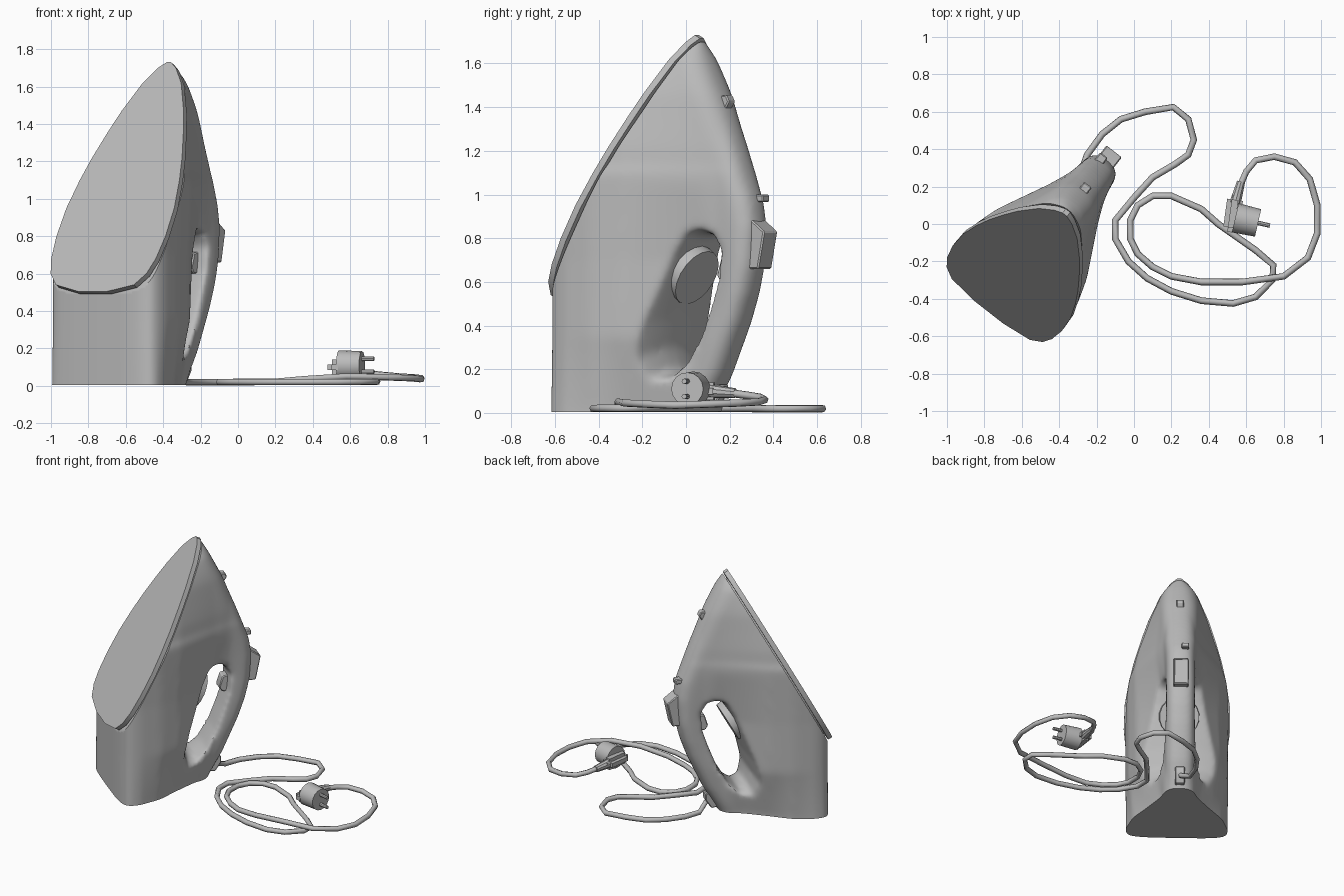
import bpy, bmesh, math
from mathutils import Matrix, Vector

if "Cube" in bpy.data.objects:
    bpy.data.objects.remove(bpy.data.objects["Cube"], do_unlink=True)

grey = bpy.data.materials.new("light_grey")
grey.use_nodes = True
grey.diffuse_color = (0.5, 0.5, 0.5, 1)
grey.node_tree.nodes["Principled BSDF"].inputs["Base Color"].default_value = (0.5, 0.5, 0.5, 1)

# Iron space: x across, -y towards the sole, z up; turned on the floor
IRON = Matrix.Translation((-0.37, 0.05, 0)) @ Matrix.Rotation(math.radians(-38), 4, "Z")
SLOPE = 0.54
TIP = 1.73
SOLE_N = Vector((0, -1, SLOPE)).normalized()


def add_object(name, bm, matrix=Matrix(), angle=35):
    bmesh.ops.recalc_face_normals(bm, faces=bm.faces)
    mesh = bpy.data.meshes.new(name)
    bm.to_mesh(mesh)
    bm.free()
    obj = bpy.data.objects.new(name, mesh)
    bpy.context.collection.objects.link(obj)
    obj.matrix_world = matrix
    mesh.materials.append(grey)
    smooth(obj, angle)
    return obj


def smooth(obj, angle=35):
    bpy.ops.object.select_all(action="DESELECT")
    obj.select_set(True)
    bpy.context.view_layer.objects.active = obj
    bpy.ops.object.shade_smooth_by_angle(angle=math.radians(angle))


def loft(rings):
    """Closed skin through equal rings of points, capped at both ends."""
    bm = bmesh.new()
    rows = [[bm.verts.new(p) for p in ring] for ring in rings]
    n = len(rows[0])
    for a, b in zip(rows, rows[1:]):
        for i in range(n):
            j = (i + 1) % n
            bm.faces.new((a[i], a[j], b[j], b[i]))
    bm.faces.new(rows[0])
    bm.faces.new(rows[-1])
    return bm


def interp(table, x):
    if x <= table[0][0]:
        return table[0][1]
    for (a, fa), (b, fb) in zip(table, table[1:]):
        if x <= b:
            return fa + (fb - fa) * (x - a) / (b - a)
    return table[-1][1]


def sole_u(z):
    return SLOPE * (TIP - z)


# Half widths of the sole by height, and of the body by depth
SOLE = [(0.505, 0.1), (0.54, 0.265), (0.6, 0.325), (0.68, 0.355), (0.8, 0.37), (0.95, 0.366),
        (1.1, 0.338), (1.22, 0.305), (1.36, 0.255), (1.47, 0.21), (1.62, 0.13), (1.7, 0.06), (1.73, 0.015)]
HEEL = [(-0.08, 0.09), (0.05, 0.12), (0.2, 0.21), (0.35, 0.31), (0.5, 0.355), (0.6, 0.35)]
MID = [(-0.2, 0.1), (-0.08, 0.115), (0.07, 0.21), (0.2, 0.295), (0.35, 0.345), (0.5, 0.36), (0.6, 0.34)]
TOP = [(-0.33, 0.095), (-0.2, 0.115), (-0.08, 0.165), (0.07, 0.24), (0.2, 0.305), (0.35, 0.352), (0.5, 0.372)]
BACK = [(-0.1, -0.03), (0, -0.07), (0.18, -0.175), (0.41, -0.28), (0.55, -0.33), (0.67, -0.358),
        (0.85, -0.372), (0.97, -0.353), (1.19, -0.27), (1.45, -0.165), (1.6, -0.09), (1.7, -0.035), (1.74, 0)]


def body_ring(z):
    back = interp(BACK, z)
    front = min(sole_u(z) + 0.1, 0.62)
    lower = min(max(z / 0.35, 0), 1)
    upper = min(max((z - 0.7) / 0.35, 0), 1)

    def base(u):
        w = interp(HEEL, u) * (1 - lower) + interp(MID, u) * lower
        return w * (1 - upper) + interp(TOP, u) * upper

    scale = 1
    if z > 1.1:
        scale = min(1, interp(SOLE, z) / base(sole_u(z)))
    side = []
    steps = 32
    for k in range(steps + 1):
        u = back + (front - back) * (1 - math.cos(math.pi * k / steps)) / 2
        w = base(min(u, sole_u(z))) * scale
        rb = max(0, 1 - (u - back) / 0.1)
        rf = max(0, 1 - (front - u) / 0.09)
        w *= max(0, 1 - rb ** 2.6) ** (1 / 2.6) * max(0, 1 - rf ** 4) ** 0.25
        side.append((w, -u, z))
    return side + [(-x, y, z) for x, y, z in side[-2:0:-1]]


body = add_object("iron_body", loft([body_ring(-0.1 + 1.84 * i / 46) for i in range(47)]), IRON)

# Handle opening: an outline flared towards both sides
HOLE = [(-0.05, 0.8), (-0.1, 0.82), (-0.16, 0.81), (-0.205, 0.74), (-0.195, 0.62), (-0.155, 0.5),
        (-0.1, 0.36), (-0.03, 0.24), (0.04, 0.185), (0.1, 0.2), (0.12, 0.3), (0.09, 0.43),
        (0.05, 0.55), (0, 0.7)]
rings = []
for w in (-0.4, -0.25, -0.18, -0.12, -0.06, 0, 0.06, 0.12, 0.18, 0.25, 0.4):
    s = 1 + 4.5 * w * w
    rings.append([(w, 0.03 - (u + 0.03) * s, 0.5 + (z - 0.5) * s) for u, z in HOLE])
cutter = add_object("handle_opening_cutter", loft(rings), IRON)
cutter.hide_render = True
cutter.hide_set(True)

cut = body.modifiers.new("opening", "BOOLEAN")
cut.operation, cut.object, cut.solver = "DIFFERENCE", cutter, "EXACT"
remesh = body.modifiers.new("blend", "REMESH")
remesh.mode, remesh.voxel_size = "VOXEL", 0.016
relax = body.modifiers.new("soften", "SMOOTH")
relax.factor, relax.iterations = 0.5, 10
bpy.context.view_layer.update()
shaped = bpy.data.meshes.new_from_object(body.evaluated_get(bpy.context.evaluated_depsgraph_get()))
body.modifiers.clear()
bpy.data.objects.remove(cutter, do_unlink=True)

# Trim the soft body flat at the heel and under the sole
bm = bmesh.new()
bm.from_mesh(shaped)
sole_point = Vector((0, 0, TIP))
for point, normal in ((Vector((0, 0, 0.003)), Vector((0, 0, -1))), (sole_point - SOLE_N * 0.042, SOLE_N)):
    res = bmesh.ops.bisect_plane(bm, geom=bm.verts[:] + bm.edges[:] + bm.faces[:],
                                 plane_co=point, plane_no=normal, clear_outer=True)
    rim = [e for e in res["geom_cut"] if isinstance(e, bmesh.types.BMEdge) and e.is_boundary]
    bmesh.ops.edgeloop_fill(bm, edges=rim)
bmesh.ops.recalc_face_normals(bm, faces=bm.faces)
bm.to_mesh(body.data)
bm.free()
body.data.materials.clear()
body.data.materials.append(grey)
smooth(body, 40)


# Sole plate with a recessed neck behind it
def sole_slab(name, shrink, near, far):
    half = [Vector((w, -sole_u(z), z)) for z, w in SOLE]
    outline = half + [Vector((-p.x, p.y, p.z)) for p in reversed(half)]
    mid = Vector((0, -sole_u(1.0), 1.0))
    ring = [mid + (p - mid) * shrink for p in outline]
    add_object(name, loft([[p - SOLE_N * d for p in ring] for d in (near, far)]), IRON, 30)


sole_slab("sole_plate", 1, 0, 0.032)
sole_slab("sole_neck", 0.92, 0.02, 0.046)


# Controls cut from side profiles
def profile_part(name, points, half, shift=0):
    bm = loft([[(shift + s * half, -u, z) for u, z in points] for s in (-1, 1)])
    bmesh.ops.recalc_face_normals(bm, faces=bm.faces)
    bmesh.ops.bevel(bm, geom=bm.edges[:], offset=0.006, segments=1, affect="EDGES")
    add_object(name, bm, IRON, 30)


profile_part("steam_button", [(-0.43, 0.83), (-0.395, 0.66), (-0.31, 0.66), (-0.31, 0.89), (-0.355, 0.885)], 0.052)
profile_part("spray_nozzle", [(-0.1, 1.45), (-0.19, 1.455), (-0.205, 1.425), (-0.165, 1.365), (-0.1, 1.36)], 0.026)
profile_part("steam_slider", [(-0.31, 0.965), (-0.38, 0.965), (-0.38, 1), (-0.31, 1)], 0.026, -0.03)
profile_part("handle_trigger", [(-0.24, 0.72), (-0.17, 0.71), (-0.145, 0.63), (-0.165, 0.6), (-0.23, 0.6)], 0.04)
profile_part("cord_socket", [(-0.05, 0.03), (-0.12, 0.02), (-0.16, 0.08), (-0.16, 0.13), (-0.08, 0.13)], 0.034)


def rod(name, start, end, r1, r2, sides, matrix=Matrix()):
    start, end = Vector(start), Vector(end)
    axis = end - start
    bm = bmesh.new()
    bmesh.ops.create_cone(bm, cap_ends=True, segments=sides, radius1=r1, radius2=r2, depth=axis.length)
    turn = axis.to_track_quat("Z", "Y").to_matrix().to_4x4()
    bm.transform(Matrix.Translation((start + end) / 2) @ turn)
    add_object(name, bm, matrix, 30)


# Temperature dial facing the handle
dial = Vector((0, -0.03, 0.635))
rod("temperature_dial", dial + SOLE_N * 0.03, dial - SOLE_N * 0.035, 0.145, 0.138, 18, IRON)

# Cord lying on the floor, rising to the plug
PATH = [(-0.28, 0.17), (-0.29, 0.26), (-0.25, 0.37), (-0.17, 0.48), (-0.07, 0.56), (0.06, 0.6),
        (0.21, 0.625), (0.29, 0.56), (0.32, 0.45), (0.29, 0.37), (0.22, 0.32), (0.1, 0.25),
        (0, 0.14), (-0.1, 0.02), (-0.1, -0.08), (-0.03, -0.2), (0.07, -0.29), (0.2, -0.36),
        (0.36, -0.41), (0.53, -0.425), (0.65, -0.39), (0.74, -0.3), (0.745, -0.22), (0.65, -0.14),
        (0.45, 0), (0.36, 0.08), (0.2, 0.15), (0.1, 0.15), (0.02, 0.1), (-0.02, 0.02),
        (-0.02, -0.08), (0.02, -0.16), (0.1, -0.23), (0.2, -0.28), (0.36, -0.31), (0.58, -0.31),
        (0.8, -0.28), (0.93, -0.18), (0.98, -0.05), (0.98, 0.1), (0.94, 0.24), (0.86, 0.33),
        (0.75, 0.36), (0.65, 0.34), (0.6, 0.28), (0.57, 0.21)]
curve = bpy.data.curves.new("power_cord", "CURVE")
curve.dimensions = "3D"
curve.bevel_depth, curve.bevel_resolution = 0.018, 1
curve.use_fill_caps = True
line = curve.splines.new("POLY")
line.points.add(len(PATH) - 1)
lift = [(0, 0.06), (1, 0.019), (33, 0.022), (35, 0.05), (38, 0.035), (41, 0.05), (45, 0.09)]
for i, (x, y) in enumerate(PATH):
    line.points[i].co = (x, y, interp(lift, i), 1)
curve.materials.append(grey)
bpy.context.collection.objects.link(bpy.data.objects.new("power_cord", curve))

# Plug: neck, grip, round head and two pins
aim = Vector((0.975, -0.22, 0))
head = Vector((0.6, 0.02, 0.11))
rod("plug_neck", (0.572, 0.225, 0.09), (0.54, 0.11, 0.1), 0.023, 0.032, 10)
rod("plug_head", head - aim * 0.06, head + aim * 0.065, 0.08, 0.075, 16)
for side, z in (("upper", 0.035), ("lower", -0.035)):
    pin = head + Vector((0, 0, z))
    rod(side + "_plug_pin", pin + aim * 0.05, pin + aim * 0.13, 0.012, 0.012, 8)
bm = bmesh.new()
bmesh.ops.create_cube(bm, size=1, matrix=Matrix.Diagonal((0.085, 0.2, 0.08, 1)))
bmesh.ops.bevel(bm, geom=bm.edges[:], offset=0.025, segments=2, affect="EDGES")
grip_place = Matrix.Translation((0.53, 0.055, 0.1)) @ Matrix.Rotation(math.radians(-8), 4, "Z")
add_object("plug_grip", bm, grip_place, 40)
